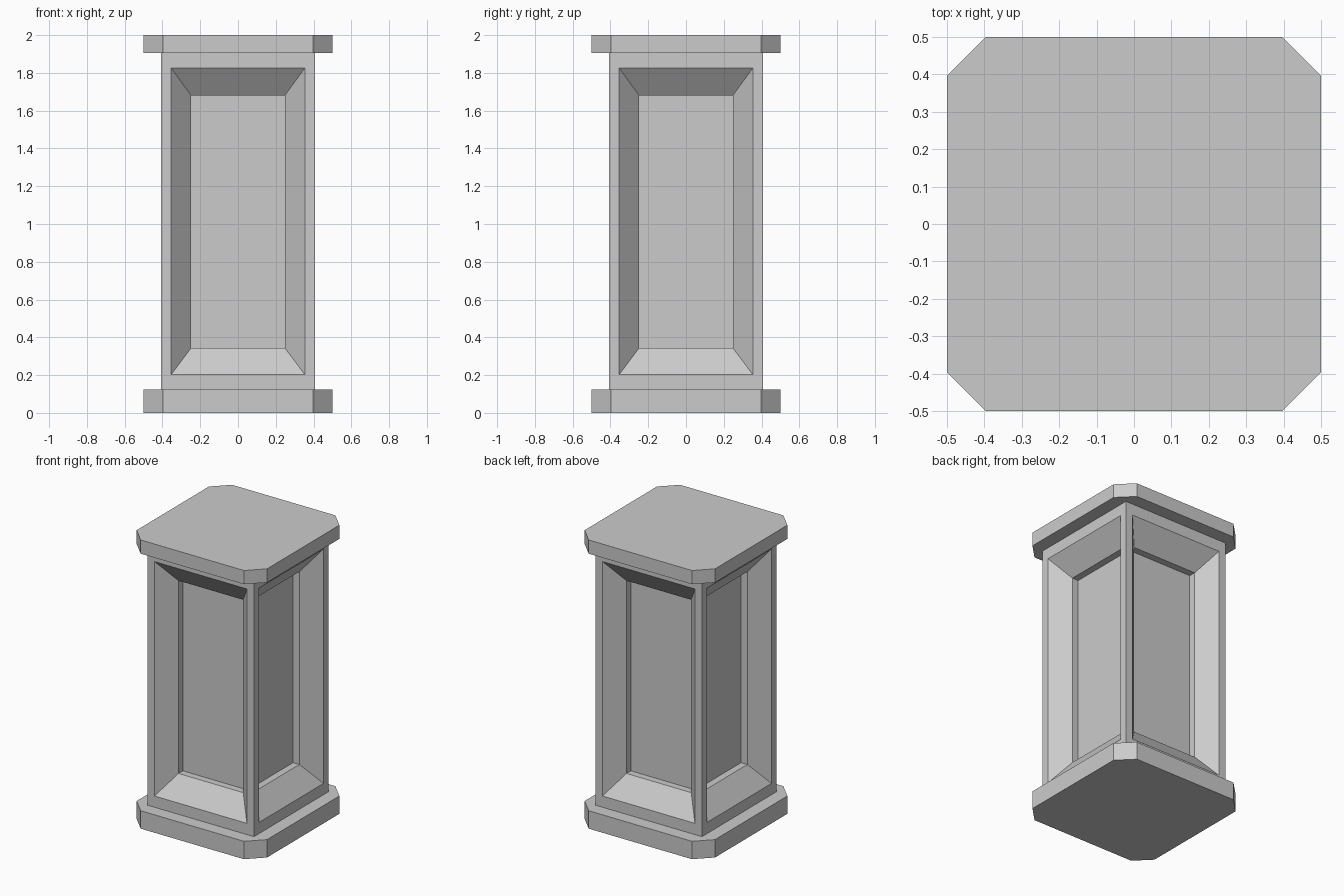
import bpy, bmesh
from mathutils import Vector

if "Cube" in bpy.data.objects:
    bpy.data.objects.remove(bpy.data.objects["Cube"])


def finish(name, bm):
    bmesh.ops.recalc_face_normals(bm, faces=bm.faces[:])
    mesh = bpy.data.meshes.new(name)
    bm.to_mesh(mesh)
    bm.free()
    obj = bpy.data.objects.new(name, mesh)
    bpy.context.collection.objects.link(obj)
    return obj


def box(half, z0, z1):
    bm = bmesh.new()
    bmesh.ops.create_cube(bm, size=1)
    for v in bm.verts:
        v.co = Vector((v.co.x * 2 * half, v.co.y * 2 * half, z0 if v.co.z < 0 else z1))
    return bm


# Square slab with chamfered vertical corners
def slab(name, z0, z1):
    bm = box(0.5, z0, z1)
    upright = [e for e in bm.edges if abs(e.verts[0].co.z - e.verts[1].co.z) > 0.01]
    bmesh.ops.bevel(bm, geom=upright, offset=0.104, offset_type='OFFSET',
                    segments=1, affect='EDGES')
    return finish(name, bm)


slab("base_slab", 0.0, 0.124)
slab("top_slab", 1.905, 2.0)

# Shaft with a recessed panel on each side
bm = box(0.408, 0.124, 1.905)
sides = [f for f in bm.faces if abs(f.normal.z) < 0.5]
# rings: half width, distance from the axis, bottom, top
rings = [(0.354, 0.408, 0.202, 1.826),   # frame
         (0.248, 0.297, 0.344, 1.68),    # sloped reveal
         (0.248, 0.249, 0.344, 1.68)]    # straight step to the panel
for face in sides:
    n = face.normal.copy()
    t = Vector((-n.y, n.x, 0))
    for half, depth, z0, z1 in rings:
        mid = face.calc_center_median().z
        bmesh.ops.inset_individual(bm, faces=[face], thickness=0.01)
        for v in face.verts:
            s = 1 if v.co.dot(t) > 0 else -1
            v.co = n * depth + t * (s * half) + Vector((0, 0, z0 if v.co.z < mid else z1))
finish("panelled_shaft", bm)
